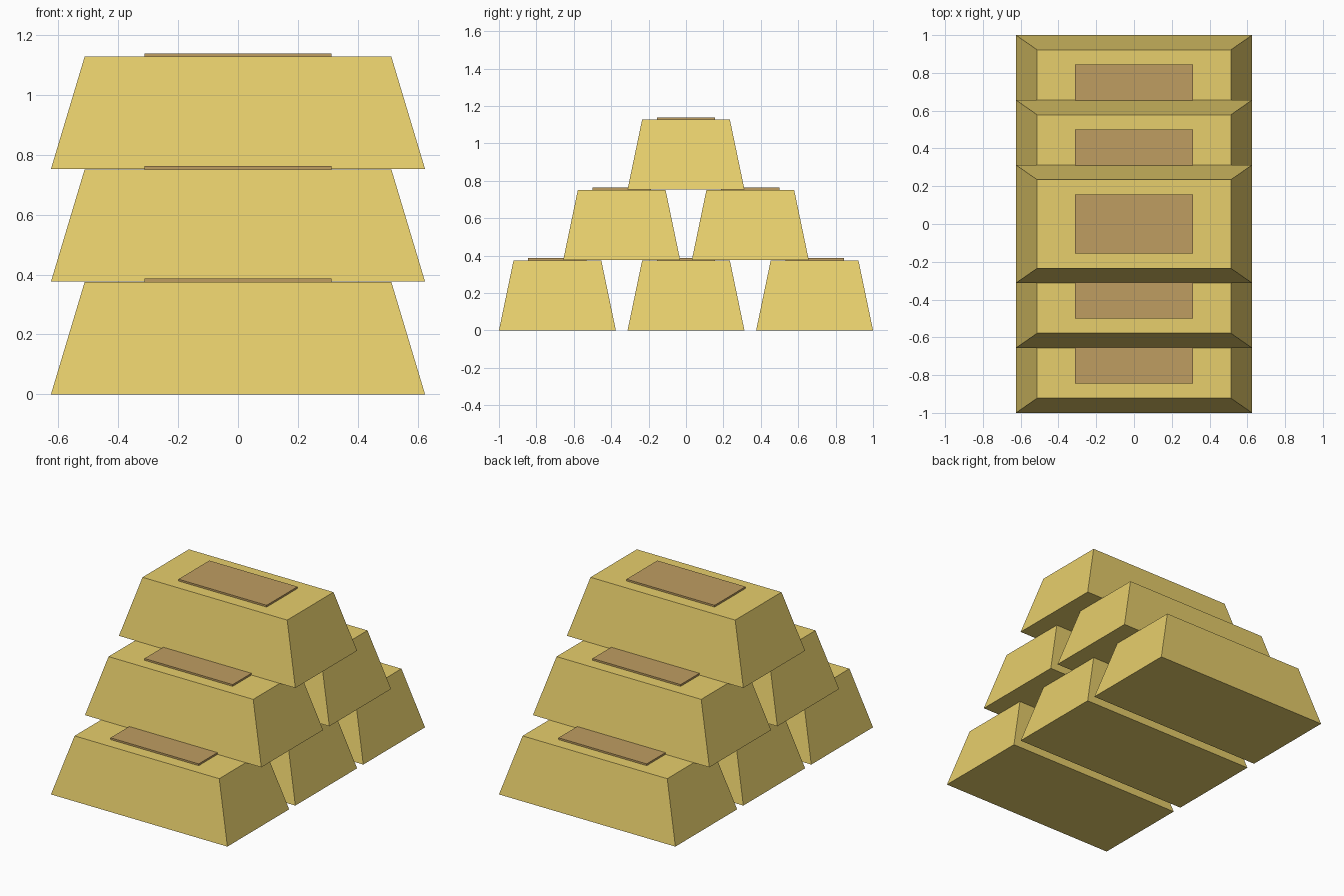
import bpy, bmesh

if "Cube" in bpy.data.objects:
    bpy.data.objects.remove(bpy.data.objects["Cube"])

# Shared dimensions
LENGTH, WIDTH, HEIGHT = 1.25, 0.625, 0.375
TOP_X, TOP_Y = 0.82, 0.75      # top face relative to base
STEP = 0.3765                  # vertical distance between rows
PITCH = 0.6875                 # spacing of bars in a row


def material(name, color):
    mat = bpy.data.materials.new(name)
    mat.diffuse_color = color
    mat.use_nodes = True
    mat.node_tree.nodes["Principled BSDF"].inputs["Base Color"].default_value = mat.diffuse_color
    return mat


def frustum(name, size, taper, location, mat):
    """Box standing on its location, with the top face scaled by taper."""
    bm = bmesh.new()
    bmesh.ops.create_cube(bm, size=1)
    for v in bm.verts:
        top = v.co.z > 0
        v.co.x *= size[0] * (taper[0] if top else 1)
        v.co.y *= size[1] * (taper[1] if top else 1)
        v.co.z = size[2] if top else 0
    mesh = bpy.data.meshes.new(name)
    bm.to_mesh(mesh)
    bm.free()
    mesh.materials.append(mat)
    obj = bpy.data.objects.new(name, mesh)
    obj.location = location
    bpy.context.collection.objects.link(obj)
    return obj


gold = material("gold", (0.80, 0.62, 0.15, 1))
dark_gold = material("dark_gold", (0.52, 0.34, 0.12, 1))

# Pyramid of bars: three, two, one, each with a raised plate on top
for row, count in enumerate((3, 2, 1)):
    for i in range(count):
        y = (i - (count - 1) / 2) * PITCH
        z = row * STEP
        tag = f"{row + 1}_{i + 1}"
        frustum(f"gold_bar_{tag}", (LENGTH, WIDTH, HEIGHT),
                (TOP_X, TOP_Y), (0, y, z), gold)
        frustum(f"top_plate_{tag}", (LENGTH / 2, WIDTH / 2, 0.0115),
                (1, 1), (0, y, z + HEIGHT), dark_gold)
